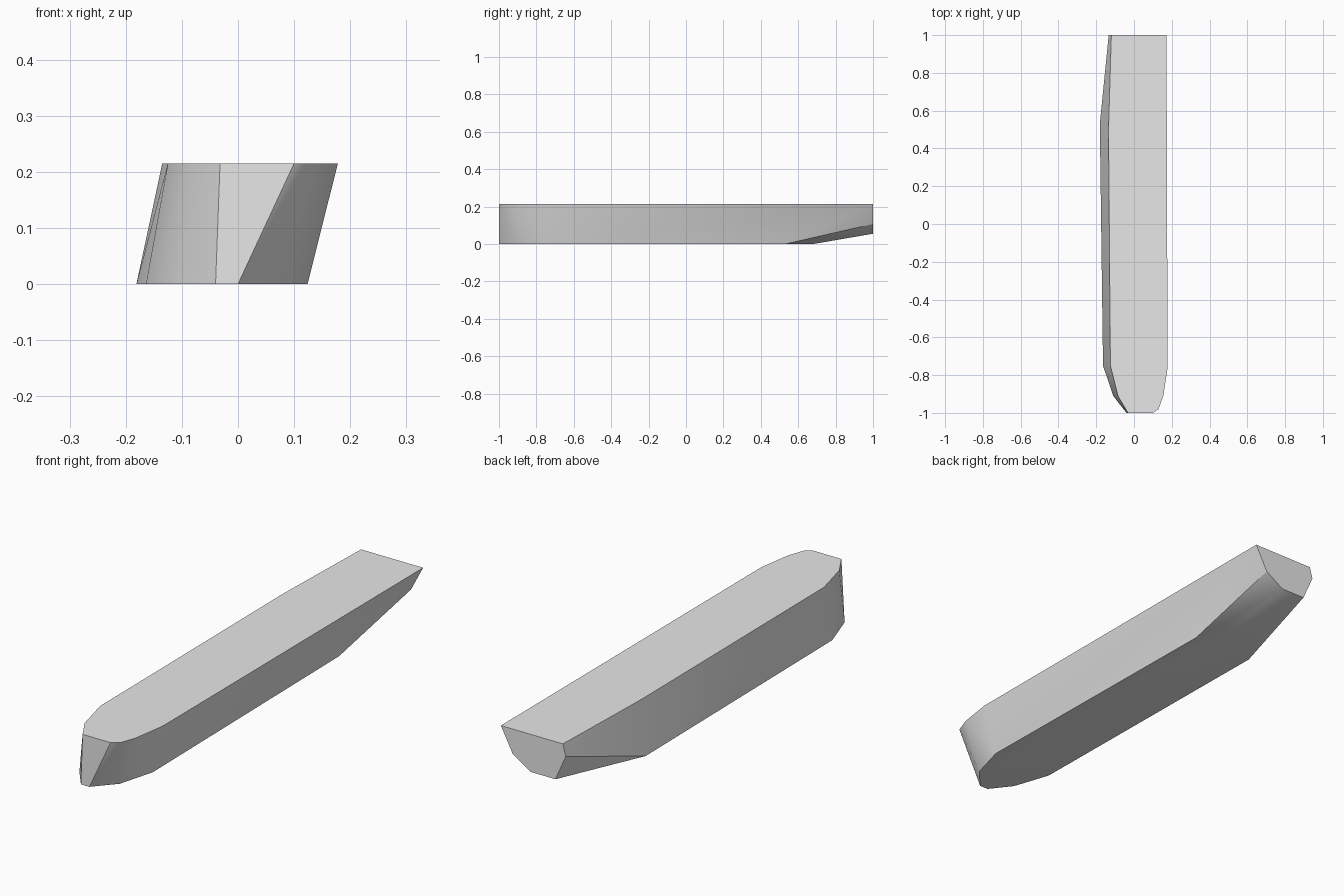
import bpy
import bmesh
import math

# Remove the default cube
cube = bpy.data.objects.get("Cube")
if cube:
    bpy.data.objects.remove(cube, do_unlink=True)

DECK_Z = 0.215

# Single hull colour
grey = bpy.data.materials.new("light grey")
grey.use_nodes = True
colour = (0.8, 0.8, 0.8, 1.0)
grey.diffuse_color = colour
for node in grey.node_tree.nodes:
    if node.type == 'BSDF_PRINCIPLED':
        node.inputs["Base Color"].default_value = colour

# Deck outline, rounded bow at -y
deck = [(-0.12, 1), (-0.135, 0.5), (-0.125, -0.75), (-0.085, -0.91),
        (-0.032, -1), (0.10, -1), (0.13, -0.98), (0.155, -0.91),
        (0.178, -0.76), (0.174, 0.4), (0.172, 1)]

# Flat bottom outline, leaning to the right of the deck
bottom = [(0.03, 0.68), (-0.181, 0.53), (-0.164, -0.75), (-0.11, -0.91),
          (-0.04, -1), (0.0, -1), (0.08, -0.91), (0.124, -0.75), (0.105, 0.53)]

# Lower corners of the stern plate (x, z)
stern = [(0.115, 0.107), (0.03, 0.055), (-0.085, 0.055), (-0.134, 0.165)]

points = [(x, y, DECK_Z) for x, y in deck]
points += [(x, y, 0) for x, y in bottom]
points += [(x, 1, z) for x, z in stern]

# Skin the three outlines into one convex hull
bm = bmesh.new()
for p in points:
    bm.verts.new(p)
bmesh.ops.convex_hull(bm, input=list(bm.verts))
bmesh.ops.delete(bm, geom=[v for v in bm.verts if not v.link_faces], context='VERTS')
bmesh.ops.dissolve_limit(bm, angle_limit=math.radians(0.5),
                         verts=list(bm.verts), edges=list(bm.edges))
bmesh.ops.recalc_face_normals(bm, faces=list(bm.faces))

mesh = bpy.data.meshes.new("hull")
bm.to_mesh(mesh)
bm.free()
mesh.materials.append(grey)
hull = bpy.data.objects.new("hull", mesh)
bpy.context.collection.objects.link(hull)

# Smooth sides with crisp deck, bottom and stern edges
bpy.ops.object.select_all(action='DESELECT')
hull.select_set(True)
bpy.context.view_layer.objects.active = hull
bpy.ops.object.shade_smooth_by_angle(angle=math.radians(30))
